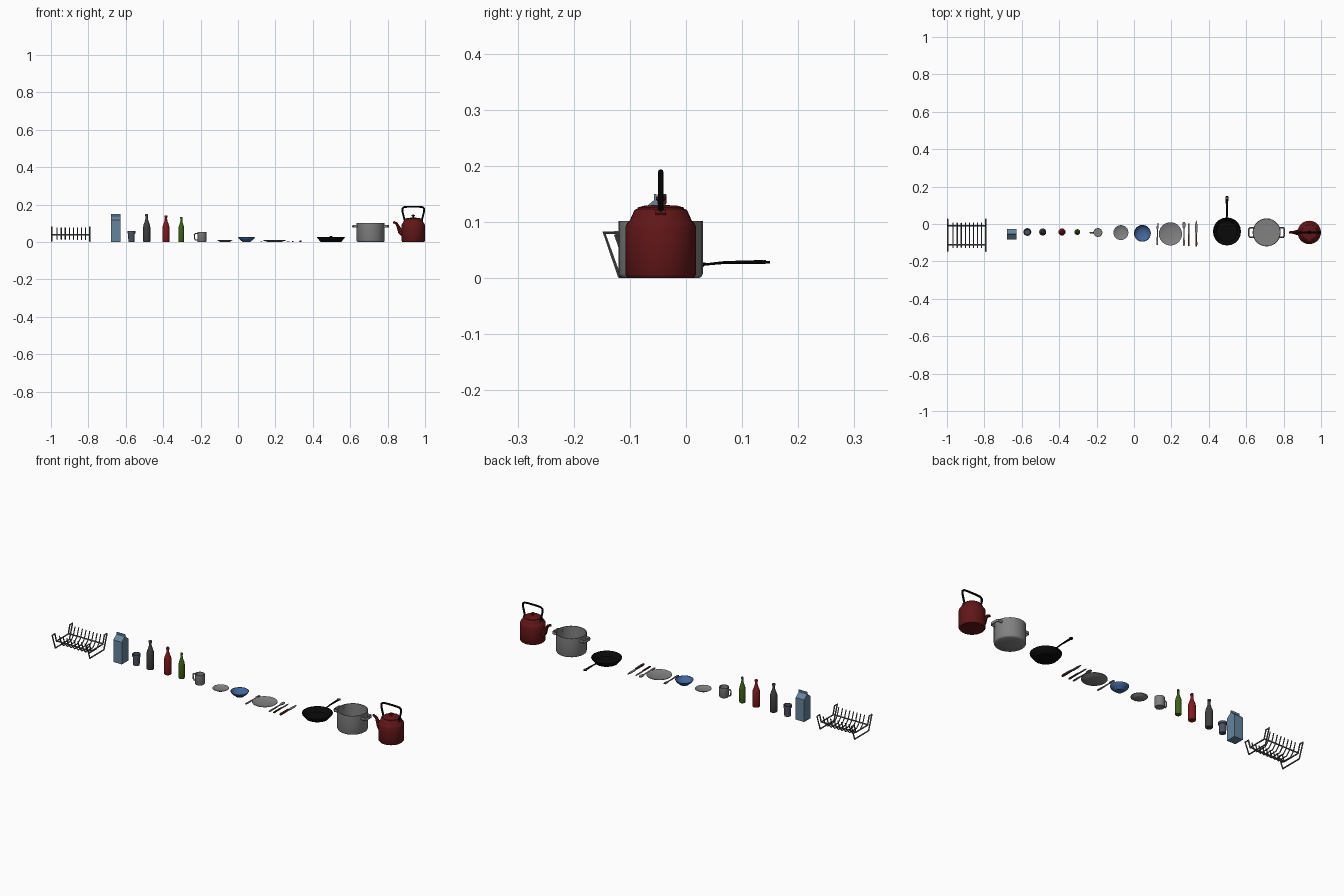
import bpy, bmesh, math

if "Cube" in bpy.data.objects:
    bpy.data.objects.remove(bpy.data.objects["Cube"])

COLORS = {"red": (.12, .008, .009), "bottle_red": (.22, .01, .013), "blue": (.055, .13, .34),
          "carton": (.13, .23, .34), "green": (.05, .12, .01), "dark": (.05, .05, .053),
          "slate": (.07, .085, .12), "black": (.003, .003, .003), "wood": (.09, .03, .02),
          "metal": (.22, .22, .22), "wire": (.12, .125, .125)}
MATS = {}


def finish(ob, color, smooth=True):
    if color not in MATS:
        MATS[color] = bpy.data.materials.new(color)
        MATS[color].diffuse_color = (*COLORS[color], 1)
    ob.data.materials.append(MATS[color])
    bpy.ops.object.select_all(action='DESELECT')
    ob.select_set(True)
    bpy.context.view_layer.objects.active = ob
    if ob.type == 'CURVE':
        bpy.ops.object.convert(target='MESH')
        ob = bpy.context.object
    if smooth:
        bpy.ops.object.shade_smooth_by_angle(angle=math.radians(40))
    return ob


def from_bm(name, bm, loc, color, smooth=True):
    bmesh.ops.recalc_face_normals(bm, faces=bm.faces)
    me = bpy.data.meshes.new(name)
    bm.to_mesh(me)
    bm.free()
    ob = bpy.data.objects.new(name, me)
    ob.location = loc
    bpy.context.collection.objects.link(ob)
    return finish(ob, color, smooth)


def lathe(name, profile, x, y, color="metal", n=20):
    """Revolve (radius, z) points, which start and end on the axis."""
    bm = bmesh.new()
    vs = [bm.verts.new((r, 0, z)) for r, z in profile]
    es = [bm.edges.new(p) for p in zip(vs, vs[1:])]
    bmesh.ops.spin(bm, geom=vs + es, axis=(0, 0, 1), cent=(0, 0, 0), steps=n, angle=math.tau)
    bmesh.ops.remove_doubles(bm, verts=bm.verts, dist=1e-5)
    return from_bm(name, bm, (x, y, 0), color)


def tube(name, paths, r, loc=(0, 0, 0), color="metal", closed=False, res=1, radii=None, zscale=1):
    """Round bar along each path; zscale flattens or heightens its section and path."""
    cu = bpy.data.curves.new(name, 'CURVE')
    cu.dimensions = '3D'
    cu.bevel_depth, cu.bevel_resolution, cu.use_fill_caps = r, res, True
    for path in paths:
        sp = cu.splines.new('POLY')
        sp.points.add(len(path) - 1)
        sp.use_cyclic_u = closed
        for i, (pt, co) in enumerate(zip(sp.points, path)):
            pt.co = (*co, 1)
            if radii:
                pt.radius = radii[i]
    ob = bpy.data.objects.new(name, cu)
    ob.location = loc
    ob.scale.z = zscale
    bpy.context.collection.objects.link(ob)
    return finish(ob, color)


def extrude(name, pts, vec, loc, color):
    bm = bmesh.new()
    f = bm.faces.new([bm.verts.new(p) for p in pts])
    ex = bmesh.ops.extrude_face_region(bm, geom=[f])
    bmesh.ops.translate(bm, vec=vec, verts=[v for v in ex['geom'] if isinstance(v, bmesh.types.BMVert)])
    return from_bm(name, bm, loc, color, False)


def flat(name, half, x, thick=.004, color="metal"):
    """Mirrored outline of (half width, y) points, extruded upwards."""
    pts = list(half) + [(-w, y) for w, y in reversed(half)]
    return extrude(name, [(w, y, 0) for w, y in pts], (0, 0, thick), (x, 0, 0), color)


# Dish rack: two end frames, rails and plate wires
RY = -.06
half = [(-.059, .004), (-.086, .081), (-.063, .081), (-.05, .037)]
ring = half + [(-y, z) for y, z in reversed(half)]
tube("rack_end_frames", [[(x, RY + y, z) for y, z in ring] for x in (-.996, -.792)], .004, color="wire", closed=True)
tube("rack_rails", [[(-.996, RY + y, .039), (-.792, RY + y, .039)] for y in (-.051, .051)], .0035, color="wire")
wire = [(-.066, .078), (-.051, .036), (-.03, .014), (.03, .014), (.051, .036), (.066, .078)]
tube("rack_plate_wires", [[(-.967 + i * .0217, RY + y, z) for y, z in wire] for i in range(8)], .003, color="wire")

# Drink carton with gable top
CY = -.055
half = [(-.027, 0), (-.027, .118), (-.002, .139), (-.002, .15)]
extrude("carton", [(-.679, CY + y, z) for y, z in half] + [(-.679, CY - y, z) for y, z in reversed(half)],
        (.05, 0, 0), (0, 0, 0), "carton")

# Tumbler
lathe("tumbler", [(0, 0), (.016, 0), (.018, .045), (.021, .046), (.021, .058), (.018, .058), (.015, .006), (0, .006)],
      -.57, -.043, "slate", 16)

# Bottles
for name, x, r, h, col in (("dark_bottle", -.488, .019, .15, "dark"), ("red_bottle", -.385, .019, .142, "bottle_red"),
                           ("green_bottle", -.303, .0155, .134, "green")):
    lathe(name, [(0, 0), (r * .9, 0), (r, .004), (r, h * .53), (r * .88, h * .62), (r * .5, h * .76), (r * .36, h * .82),
                 (r * .34, h * .93), (r * .42, h * .935), (r * .42, h * .99), (r * .36, h), (0, h)], x, -.043, col, 16)

# Mug
lathe("mug", [(0, 0), (.022, 0), (.024, .003), (.024, .053), (.021, .053), (.021, .005), (0, .005)], -.193, -.046)
tube("mug_handle", [[(-.022, 0, .045), (-.036, 0, .045), (-.041, 0, .039), (-.039, 0, .018),
                     (-.034, 0, .011), (-.022, 0, .011)]], .0035, (-.193, -.046, 0))

# Saucer, dinner plate and bowl
for name, x, y, r in (("saucer", -.07, -.046, .04), ("dinner_plate", .195, -.053, .062)):
    lathe(name, [(0, 0), (r * .58, 0), (r * .68, .002), (r, .009), (r, .011), (r * .68, .005), (r * .5, .003), (0, .003)],
          x, y, "metal", 24)
lathe("bowl", [(0, 0), (.021, 0), (.022, .003), (.033, .01), (.041, .018), (.045, .026), (.043, .026),
               (.038, .018), (.03, .011), (.018, .006), (0, .006)], .045, -.05, "blue", 24)

# Cutlery
flat("fork_handle", [(.004, -.112), (.0045, -.09), (.002, -.045), (.002, -.03), (.006, -.022), (.006, -.012)], .125)
for i in range(3):
    flat("fork_tine", [(.0012, -.014), (.0008, .005)], .1202 + i * .0048)
flat("spoon", [(.003, -.118), (.0045, -.112), (.0045, -.09), (.002, -.04), (.002, -.028), (.006, -.02),
               (.009, -.008), (.008, .004), (.004, .011)], .267)
flat("small_knife_blade", [(.0025, -.05), (.004, -.04), (.004, -.005), (.0015, .006)], .293, .003)
flat("small_knife_handle", [(.003, -.118), (.004, -.11), (.003, -.05)], .293, .006, "wood")
flat("knife_blade", [(.003, -.05), (.0065, -.042), (.0065, -.005), (.0015, .018)], .333, .003)
flat("knife_handle", [(.004, -.119), (.0055, -.11), (.004, -.05)], .333, .008, "wood")

# Frying pan with long flat handle
lathe("frying_pan", [(0, 0), (.052, 0), (.057, .002), (.075, .025), (.075, .028), (.072, .028), (.055, .006), (0, .005)],
      .497, -.04, "black", 20)
tube("pan_handle", [[(.497, .03, .048), (.497, .07, .056), (.497, .125, .057), (.497, .142, .057)]], .005,
     color="black", res=2, radii=[.8, 1, 1.4, 1.4], zscale=.5)
lathe("pan_handle_end", [(0, .026), (.009, .026), (.009, .031), (0, .031)], .497, .141, "black", 12)
lathe("pan_hanging_eye", [(0, .0305), (.005, .0305), (.005, .032), (0, .032)], .497, .138, "metal", 10)

# Cooking pot with two side handles
lathe("pot", [(0, 0), (.068, 0), (.073, .003), (.075, .008), (.075, .102), (.071, .102),
              (.071, .008), (0, .006)], .709, -.045, "metal", 28)
for s in (-1, 1):
    tube("pot_handle", [[(s * .066, -.025, .042), (s * .09, -.025, .042), (s * .095, -.018, .042),
                         (s * .095, .018, .042), (s * .09, .025, .042), (s * .066, .025, .042)]],
         .004, (.709, -.045, 0), zscale=2)

# Kettle body, lid, knob, spout and handle
KX, KY = .937, -.045
lathe("kettle_body", [(0, 0), (.058, 0), (.0605, .003), (.0625, .006), (.0625, .092), (.06, .098), (.055, .103),
                      (.052, .11), (.047, .121), (.044, .123), (0, .123)], KX, KY, "red", 32)
lathe("kettle_lid", [(0, .122), (.042, .122), (.041, .126), (.03, .129), (0, .131)], KX, KY, "red", 32)
lathe("kettle_knob", [(0, .13), (.004, .13), (.004, .136), (.009, .14), (.008, .145), (0, .147)], KX, KY, "red", 12)
tube("kettle_spout", [[(-.05, 0, .04), (-.07, 0, .058), (-.082, 0, .085), (-.09, 0, .1), (-.107, 0, .107)]], .011,
     (KX, KY, 0), "red", res=2, radii=[1.5, 1.2, .75, .65, .55])
arm = [(.043, .112), (.05, .132), (.058, .165), (.058, .18), (.048, .187), (.025, .189)]
tube("kettle_handle", [[(-x, 0, z) for x, z in arm] + [(x, 0, z) for x, z in reversed(arm)]], .005,
     (KX, KY, 0), "black", res=2)
for s in (-1, 1):
    tube("kettle_handle_lug", [[(s * .046, -.009, .116), (s * .046, .009, .116)]], .006, (KX, KY, 0), "red")

for m in bpy.data.materials:
    if m.users and not m.is_grease_pencil:
        m.use_nodes = True
        m.node_tree.nodes["Principled BSDF"].inputs["Base Color"].default_value = m.diffuse_color
